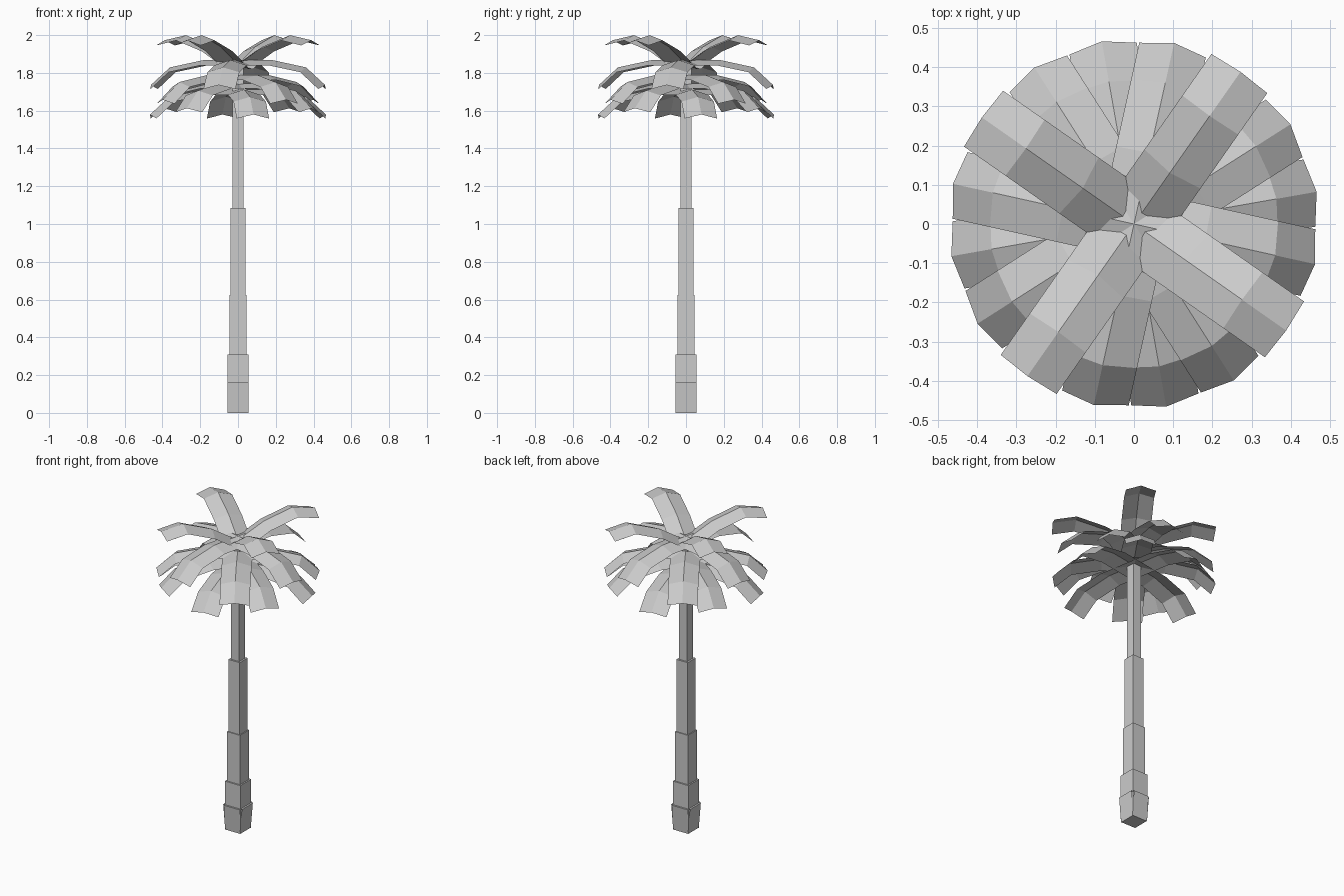
import bpy, bmesh, math
from mathutils import Vector

if "Cube" in bpy.data.objects:
    bpy.data.objects.remove(bpy.data.objects["Cube"])

grey = bpy.data.materials.new("plain grey")
grey.diffuse_color = (0.6, 0.6, 0.6, 1)
grey.use_nodes = True
grey.node_tree.nodes["Principled BSDF"].inputs["Base Color"].default_value = grey.diffuse_color


def finish(name, bm):
    mesh = bpy.data.meshes.new(name)
    bm.to_mesh(mesh)
    bm.free()
    mesh.materials.append(grey)
    obj = bpy.data.objects.new(name, mesh)
    bpy.context.collection.objects.link(obj)
    return obj


# Square trunk section from z0 to z1
def trunk_section(name, half, z0, z1):
    bm = bmesh.new()
    bmesh.ops.create_cube(bm, size=1)
    bmesh.ops.scale(bm, vec=(2 * half, 2 * half, z1 - z0), verts=bm.verts)
    bmesh.ops.translate(bm, vec=(0, 0, (z0 + z1) / 2), verts=bm.verts)
    finish(name, bm)


# Bark flaps around the foot, leaning out and parting at the corners
def bark_flaps(name, half, lean, height):
    bm = bmesh.new()
    for k in range(4):
        a = k * math.pi / 2
        out = Vector((math.cos(a), math.sin(a), 0))
        side = Vector((-math.sin(a), math.cos(a), 0)) * (half + 0.003)
        up = Vector((0, 0, height))
        foot, rim, inner = out * half, out * (half + lean) + up, out * half + up
        for low, high in ((foot, rim), (rim, inner)):
            pts = (low - side, low + side, high + side, high - side)
            bm.faces.new([bm.verts.new(p) for p in pts])
    bmesh.ops.remove_doubles(bm, verts=bm.verts, dist=0.0001)
    finish(name, bm)


# Ridge path of an arching leaf: three straight lengths, each bent further down
def arch(z, slope):
    path, r = [(0.0, z)], 0.0
    for length, bend in ((0.186, 0), (0.187, 12), (0.14, 42)):
        a = math.radians(slope - bend)
        r += length * math.cos(a)
        z += length * math.sin(a)
        path.append((r, z))
    return path


# Folded leaf strip: ridge along the (radius, height) path, edges dropped
def frond(name, path, angle, half=0.087, drop=0.028):
    bm = bmesh.new()
    out = Vector((math.cos(angle), math.sin(angle), 0))
    side = Vector((-math.sin(angle), math.cos(angle), 0))
    up = Vector((0, 0, 1))
    rows = []
    for i, (r, z) in enumerate(path):
        r0, z0 = path[max(i - 1, 0)]
        r1, z1 = path[min(i + 1, len(path) - 1)]
        normal = (up * (r1 - r0) - out * (z1 - z0)).normalized()
        mid = out * r + up * z
        low = mid - normal * drop
        rows.append([bm.verts.new(p) for p in
                     (low - side * half, mid, low + side * half)])
    for a, b in zip(rows, rows[1:]):
        for j in range(2):
            bm.faces.new((a[j], b[j], b[j + 1], a[j + 1]))
    finish(name, bm)


# Trunk, narrowing upward in steps
bark_flaps("trunk_foot_flaps", 0.052, 0.014, 0.16)
for i, (half, z0, z1) in enumerate([(0.052, 0, 0.06), (0.055, 0.04, 0.31),
                                    (0.046, 0.31, 0.625), (0.04, 0.625, 1.085),
                                    (0.029, 1.085, 1.84)]):
    trunk_section(f"trunk_section_{i + 1}", half, z0, z1)

# Crown: tiers of four fronds (start angle, base height, starting slope)
tiers = {
    "top": (55, 1.843, 31),
    "upper": (77.5, 1.868, 0),
    "middle": (122.5, 1.79, 0),
    "lower": (55, 1.745, 0),
    "lowest": (100, 1.712, 0),
}
for tier, (start, z, slope) in tiers.items():
    for k in range(4):
        frond(f"{tier}_frond_{k + 1}", arch(z, slope), math.radians(start + 90 * k))
